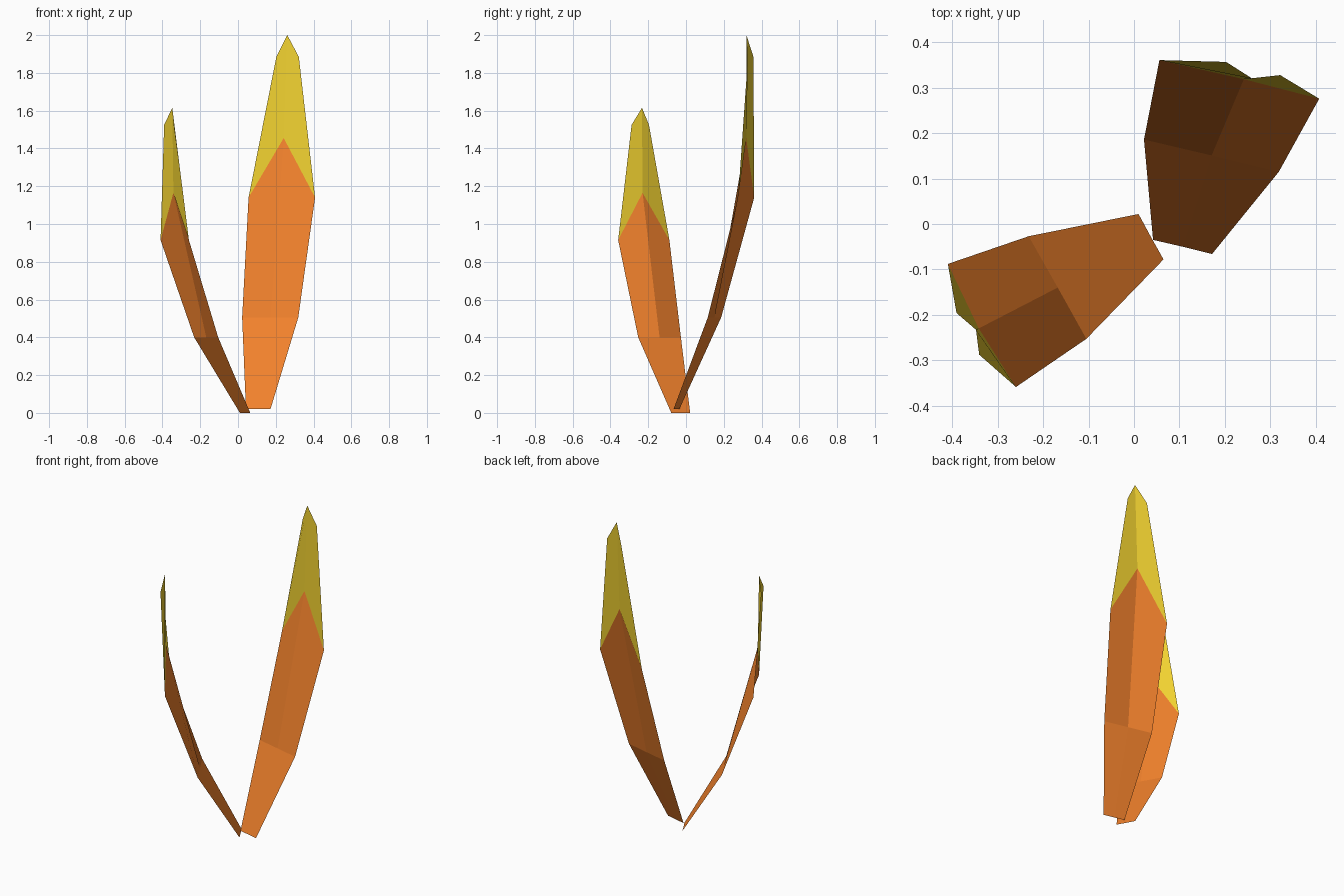
import bpy

if "Cube" in bpy.data.objects:
    bpy.data.objects.remove(bpy.data.objects["Cube"])


def material(name, color):
    mat = bpy.data.materials.new(name)
    mat.diffuse_color = color
    mat.use_nodes = True
    mat.node_tree.nodes["Principled BSDF"].inputs["Base Color"].default_value = mat.diffuse_color
    return mat


orange = material("leaf_orange", (0.88, 0.22, 0.025, 1))
yellow = material("leaf_yellow", (0.88, 0.64, 0.03, 1))


def leaf(name, rows, tip):
    """Folded leaf sheet: each row is left edge, midrib, right edge."""
    verts = [p for row in rows for p in row] + [tip]
    faces, mats = [], []
    for r in range(len(rows) - 1):
        a, b = 3 * r, 3 * r + 3
        for k in (0, 1):
            if r < 2:                      # orange blade
                faces.append((a + k, a + k + 1, b + k + 1, b + k))
                mats.append(0)
    # yellow end: each half runs from the blade corner to the shared tip
    t = len(verts) - 1
    faces += [(6, 7, t, 9), (7, 8, 11, t)]
    mats += [1, 1]
    # the last row has no midrib point of its own, so drop vertex 10
    verts.pop(10)
    fix = lambda i: i - 1 if i > 10 else i
    faces = [tuple(fix(i) for i in f) for f in faces]
    mesh = bpy.data.meshes.new(name)
    mesh.from_pydata(verts, [], faces)
    mesh.materials.append(orange)
    mesh.materials.append(yellow)
    for poly, m in zip(mesh.polygons, mats):
        poly.material_index = m
    mesh.update()
    obj = bpy.data.objects.new(name, mesh)
    bpy.context.collection.objects.link(obj)


# Tall leaf leaning to the back right
leaf("tall_leaf", [
    [(0.042, -0.035, 0.02), (0.107, -0.05, 0.02), (0.172, -0.066, 0.02)],
    [(0.022, 0.186, 0.505), (0.171, 0.151, 0.505), (0.319, 0.115, 0.505)],
    [(0.056, 0.361, 1.14), (0.242, 0.319, 1.455), (0.408, 0.276, 1.14)],
    [(0.203, 0.357, 1.885), (0, 0, 0), (0.322, 0.328, 1.885)],
], (0.261, 0.32, 2.0))

# Short leaf leaning to the front left
leaf("short_leaf", [
    [(0.065, -0.078, 0.0), (0.037, -0.028, 0.0), (0.01, 0.022, 0.0)],
    [(-0.105, -0.253, 0.40), (-0.168, -0.14, 0.40), (-0.232, -0.027, 0.40)],
    [(-0.26, -0.359, 0.915), (-0.342, -0.23, 1.165), (-0.41, -0.088, 0.915)],
    [(-0.341, -0.288, 1.525), (0, 0, 0), (-0.391, -0.196, 1.525)],
], (-0.348, -0.233, 1.615))
